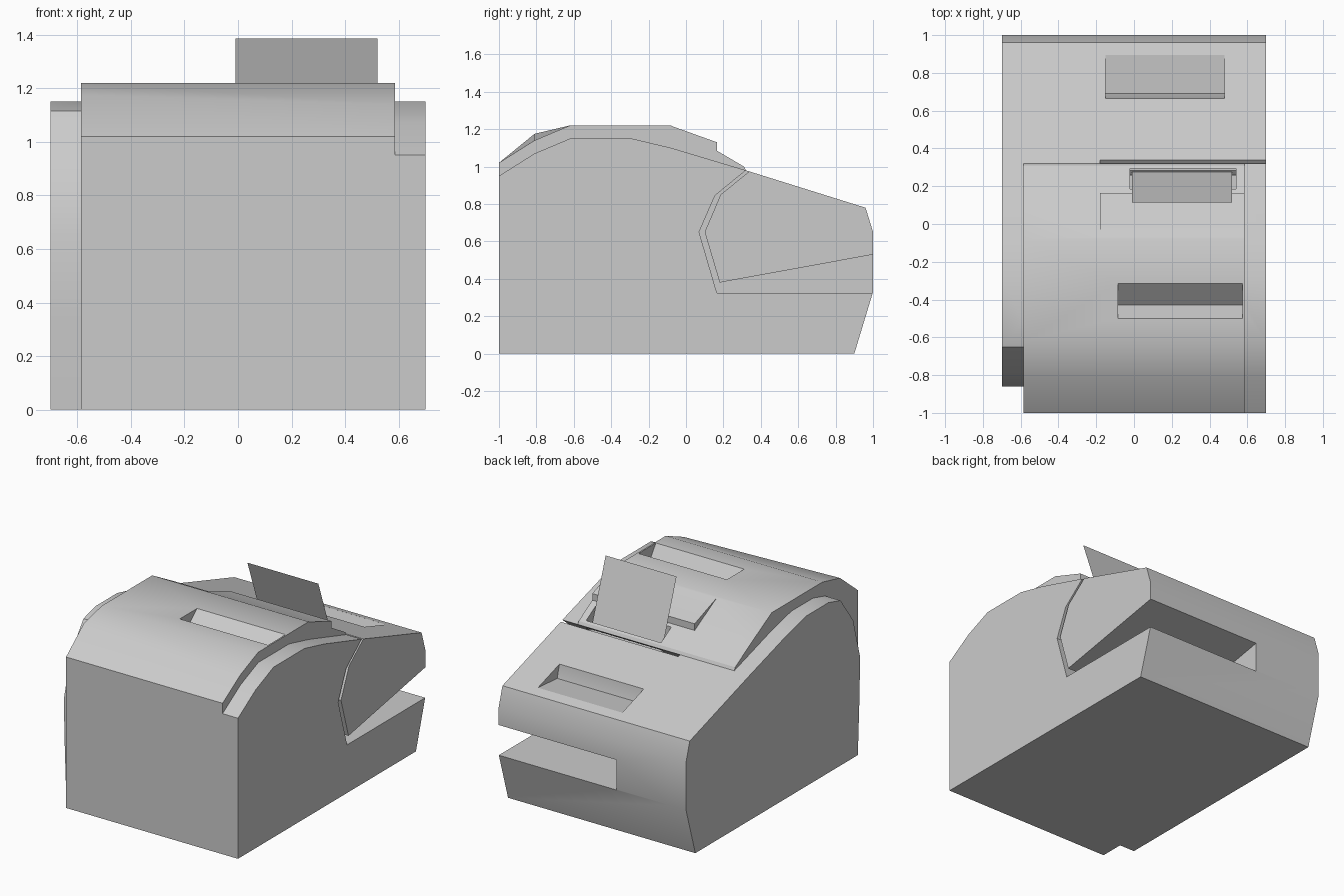
import bpy, bmesh
from math import radians

if "Cube" in bpy.data.objects:
    bpy.data.objects.remove(bpy.data.objects["Cube"])


def prism(name, pts, x0, x1, pts_end=None):
    """Solid from a (y, z) profile between x0 and x1, optionally lofted to a second profile."""
    bm = bmesh.new()
    a = [bm.verts.new((x0, y, z)) for y, z in pts]
    b = [bm.verts.new((x1, y, z)) for y, z in (pts_end or pts)]
    bm.faces.new(a)
    bm.faces.new(b[::-1])
    n = len(a)
    for i in range(n):
        j = (i + 1) % n
        bm.faces.new((a[j], a[i], b[i], b[j]))
    bmesh.ops.recalc_face_normals(bm, faces=bm.faces[:])
    mesh = bpy.data.meshes.new(name)
    bm.to_mesh(mesh)
    bm.free()
    ob = bpy.data.objects.new(name, mesh)
    bpy.context.collection.objects.link(ob)
    return ob


def select(ob):
    bpy.ops.object.select_all(action='DESELECT')
    ob.select_set(True)
    bpy.context.view_layer.objects.active = ob


def boolean(ob, other, operation):
    mod = ob.modifiers.new(operation, 'BOOLEAN')
    mod.object = other
    mod.operation = operation
    mod.solver = 'EXACT'
    select(ob)
    bpy.ops.object.modifier_apply(modifier=mod.name)


# Housing: main block plus a left flank whose rounded front is set back
rear = [(-0.29, 1.15), (-0.08, 1.10), (0.32, 0.98), (0.96, 0.78),
        (1, 0.65), (1, 0.33), (0.9, 0)]
front = [(-1, 0), (-1, 0.95), (-0.81, 1.07), (-0.62, 1.15)]
flank_front = [(-0.835, 0), (-0.85, 0.33), (-0.86, 0.65), (-0.785, 0.93),
               (-0.65, 1.115), (-0.52, 1.15)]
housing = prism("housing", front + rear, -0.585, 0.70)
flank = prism("left_flank", flank_front + rear, -0.70, -0.585)
boolean(housing, flank, 'UNION')

# Raised top cover, fuller at its left end
under = [(0.32, 0.98), (-0.08, 1.10), (-0.29, 1.15), (-0.62, 1.15),
         (-0.81, 1.07), (-1, 0.95)]


def cover_profile(bulge):
    return [(-1, 1.02), (-0.81, bulge), (-0.62, 1.22), (-0.08, 1.22),
            (0.165, 1.085), (0.31, 1.0)] + under


cover = prism("top_cover", cover_profile(1.175), -0.585, 0.585, cover_profile(1.14))

# Lip that overhangs the paper exit
lip = prism("cover_lip", [(-0.08, 1.218), (0.165, 1.13), (0.165, 1.075), (-0.08, 1.16)],
            -0.18, 0.585)
boolean(cover, lip, 'UNION')

# Cutters: side groove with rear mouth, paper exit, two finger recesses
groove = prism("groove_cutter",
               [(0.165, 0.325), (1.1, 0.325), (1.1, 0.548), (0.18, 0.38), (0.10, 0.65),
                (0.185, 0.85), (0.345, 0.98), (0.36, 1.02), (0.325, 1.02), (0.32, 0.98),
                (0.155, 0.845), (0.07, 0.65)], -0.18, 0.8)
paper_exit = prism("paper_exit_cutter",
                   [(0.185, 0.93), (0.295, 0.93), (0.295, 1.25), (0.185, 1.25)], -0.02, 0.54)
cover_recess = prism("cover_recess_cutter",
                     [(-0.5, 1.22), (-0.43, 1.12), (-0.315, 1.22), (-0.315, 1.3), (-0.5, 1.3)],
                     -0.085, 0.575)
lid_recess = prism("lid_recess_cutter",
                   [(0.665, 0.872), (0.69, 0.785), (0.895, 0.80), (0.895, 1.0), (0.665, 1.0)],
                   -0.15, 0.48)
for cutter in (groove, paper_exit, cover_recess, lid_recess):
    boolean(housing, cutter, 'DIFFERENCE')
for cutter in (paper_exit, cover_recess):
    boolean(cover, cutter, 'DIFFERENCE')

# Helpers are no longer needed once applied
for ob in (flank, lip, groove, paper_exit, cover_recess, lid_recess):
    bpy.data.objects.remove(ob)

for ob in (housing, cover):
    select(ob)
    bpy.ops.object.shade_smooth_by_angle(angle=radians(30))

# Sheet of paper leaning out of the exit
sheet = bpy.data.meshes.new("paper_sheet")
sheet.from_pydata([(-0.01, 0.275, 0.932), (0.52, 0.275, 0.932),
                   (0.52, 0.115, 1.385), (-0.01, 0.115, 1.385)], [], [(0, 1, 2, 3)])
bpy.context.collection.objects.link(bpy.data.objects.new("paper_sheet", sheet))
